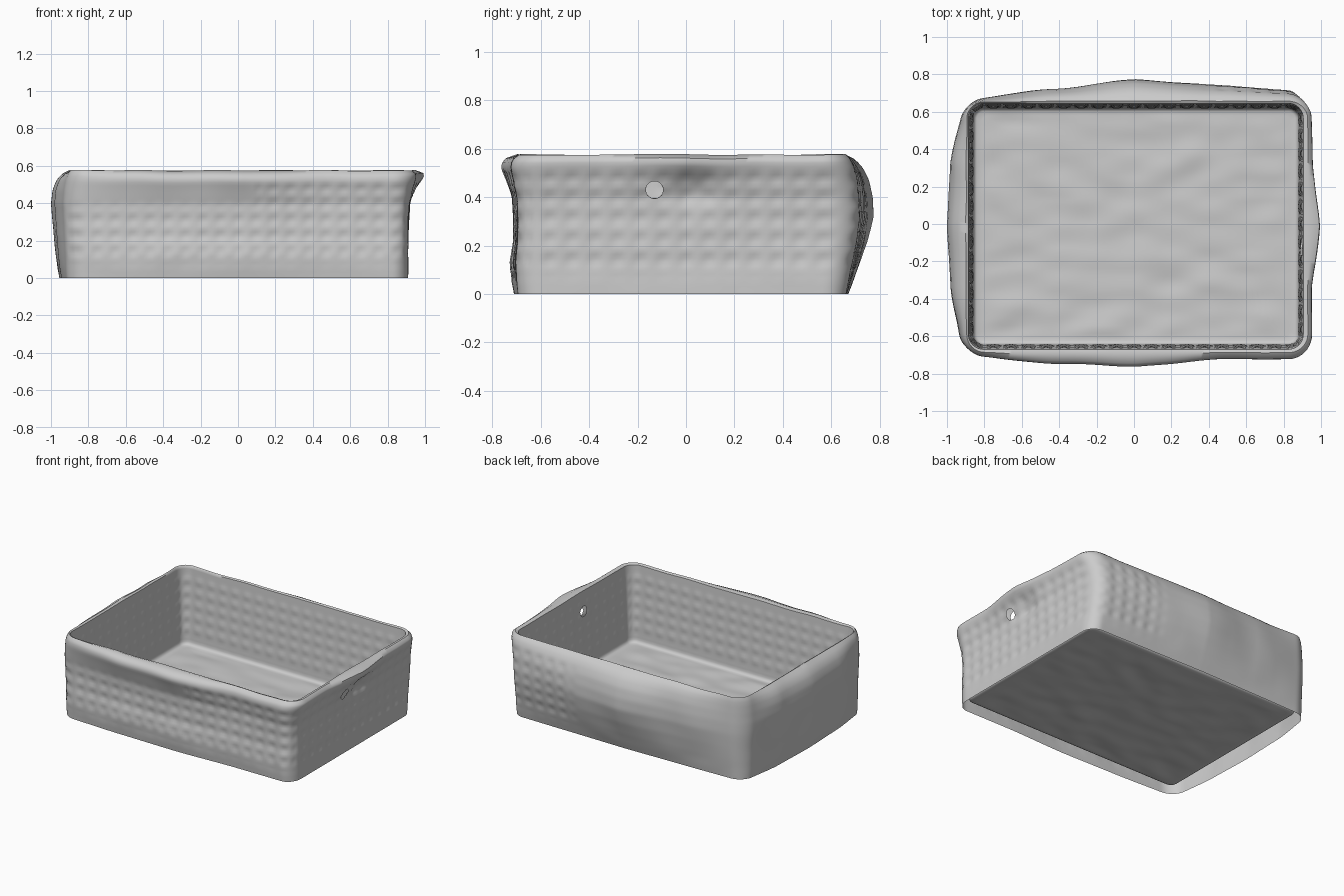
import bpy, bmesh, math
from mathutils import Vector, noise

old = bpy.data.objects.get("Cube")
if old:
    bpy.data.objects.remove(old, do_unlink=True)

# Rim outline: a rounded rectangle
X0, X1, Y0, Y1, R = -0.89, 0.91, -0.675, 0.65, 0.085
CX, CY, HX, HY = (X0 + X1) / 2, (Y0 + Y1) / 2, (X1 - X0) / 2, (Y1 - Y0) / 2

# Outer wall distance from the centre lines at each height, one row per side
HEIGHTS = [0, .05, .13, .22, .32, .40, .47, .52, .555, .575]
WALLS = {
    "right": [.91, .91, .907, .91, .915, .925, .955, .985, 1.0, .95],
    "left": [.955, .965, .975, .985, .995, 1.0, .99, .97, .94, .90],
    "back": [.67, .69, .72, .75, .772, .77, .755, .73, .70, .66],
    "front": [.71, .72, .73, .715, .715, .72, .745, .765, .755, .70],
}
EDGE = {"right": X1, "left": -X0, "back": Y1, "front": -Y0}

# Share of that swelling along each side, at even steps from -x to +x or -y to +y
SWELL = {
    "right": [.5, .5, 1, .55, .45],
    "left": [.3, .83, 1, .85, .2],
    "back": [.1, .6, 1, .75, .5],
    "front": [.3, .8, 1, .55, .55],
}


def smooth(a, b, v):
    t = min(1, max(0, (v - a) / (b - a)))
    return t * t * (3 - 2 * t)


def outline():
    """Points and outward normals around the rim, anticlockwise."""
    out = []
    corners = [(X1 - R, Y1 - R, 0), (X0 + R, Y1 - R, 90),
               (X0 + R, Y0 + R, 180), (X1 - R, Y0 + R, 270)]
    for i, (cx, cy, a0) in enumerate(corners):
        for k in range(11):
            a = math.radians(a0 + 9 * k)
            n = Vector((math.cos(a), math.sin(a), 0))
            out.append((Vector((cx, cy, 0)) + n * R, n))
        nx, ny, na = corners[(i + 1) % 4]
        n = Vector((math.cos(math.radians(na)), math.sin(math.radians(na)), 0))
        a, b = out[-1][0], Vector((nx, ny, 0)) + n * R
        steps = int((b - a).length / 0.0165)
        for k in range(1, steps):
            out.append((a.lerp(b, k / steps), n))
    return out


def profile(side, z):
    row = WALLS[side]
    for i in range(len(HEIGHTS) - 1):
        if z <= HEIGHTS[i + 1]:
            t = (z - HEIGHTS[i]) / (HEIGHTS[i + 1] - HEIGHTS[i])
            return row[i] + (row[i + 1] - row[i]) * t - EDGE[side]
    return row[-1] - EDGE[side]


def swell(side, s):
    u = min(3.999, max(0, 2 * s + 2))
    i = int(u)
    a, b = SWELL[side][i:i + 2]
    return a + (b - a) * (0.5 * (u - i) + 0.5 * smooth(0, 1, u - i))


def bulge(side, p, z):
    """How far one side of the outer wall swells past the rim."""
    s = (p.y - CY) / HY if side in ("right", "left") else (p.x - CX) / HX
    e = profile(side, z) * swell(side, s)
    if side == "right":   # hand grip dent under the lip
        e -= 0.025 * math.exp(-((p.y - 0.03) / 0.1) ** 2 - ((z - 0.43) / 0.07) ** 2)
    return e


def weave(p, n, z):
    """Rows of small dimples along a wall."""
    along = p.y if abs(n.x) > abs(n.y) else p.x
    dots = ((0.5 + 0.5 * math.cos(2 * math.pi * along / 0.094))
            * (0.5 + 0.5 * math.cos(2 * math.pi * (z - 0.14) / 0.085)))
    return -0.008 * dots * smooth(0.05, 0.12, z) * (1 - smooth(0.47, 0.54, z))


def outer_point(p, n, z):
    sx, sy = ("right" if n.x > 0 else "left"), ("back" if n.y > 0 else "front")
    q = p + Vector((n.x * bulge(sx, p, z), n.y * bulge(sy, p, z), z))
    amount = 0.0
    if n.x > 0.5:
        amount = 1.0
    elif n.y < -0.5:
        amount = 1.0 if p.x > 0.1 else 1 - smooth(0.34, 0.42, z)
    elif n.y > 0.5:
        amount = smooth(0.3, 0.5, p.x)
    q += n * (weave(p, n, z) * amount + 0.005 * noise.noise(q * 5) * smooth(0, 0.1, z))
    q.z += 0.006 * noise.noise(p * 4) * smooth(0.4, 0.57, z)
    return q


def inner_point(p, n, z, inset):
    q = p - n * (inset - 0.7 * weave(p, n, z))
    q.z = z + 0.006 * noise.noise(p * 4) * smooth(0.4, 0.57, z)
    return q


rim = outline()
count = len(rim)
bm = bmesh.new()
rings = []

# Outer wall, bottom to top
for k in range(36):
    z = 0.575 * k / 35
    rings.append([bm.verts.new(outer_point(p, n, z)) for p, n in rim])

# Inner wall, top to bottom, with a soft fold into the floor
for k in range(32):
    z = 0.568 - 0.518 * k / 31
    inset = 0.005 + 0.027 * k / 31
    rings.append([bm.verts.new(inner_point(p, n, z, inset)) for p, n in rim])
for z, inset in ((0.036, 0.038), (0.03, 0.05)):
    rings.append([bm.verts.new(inner_point(p, n, z, inset)) for p, n in rim])

# Gently uneven floor
base = [v.co.copy() for v in rings[-1]]
centre = Vector((CX, CY, 0.03))
for k in range(1, 30):
    ring = []
    for c in base:
        q = c.lerp(centre, k / 30)
        q.z += 0.01 * noise.noise(Vector((q.x * 5, q.y * 8, 3))) * min(1, k / 3)
        ring.append(bm.verts.new(q))
    rings.append(ring)

for a, b in zip(rings, rings[1:]):
    for i in range(count):
        j = (i + 1) % count
        bm.faces.new((a[i], a[j], b[j], b[i]))
bm.faces.new(rings[-1])

# Round hole through the right wall
HOLE_Y, HOLE_Z, HOLE_R = -0.13, 0.43, 0.036


def from_hole(c):
    return Vector((0, c.y - HOLE_Y, c.z - HOLE_Z))


cut = [f for f in bm.faces
       if f.calc_center_median().x > 0.8 and from_hole(f.calc_center_median()).length < HOLE_R]
border = {v for f in cut for v in f.verts}
bmesh.ops.delete(bm, geom=cut, context="FACES")
for v in border:
    if v.is_valid:
        d = from_hole(v.co).normalized() * HOLE_R
        v.co.y, v.co.z = HOLE_Y + d.y, HOLE_Z + d.z

mesh = bpy.data.meshes.new("basket")
bm.to_mesh(mesh)
bm.free()
basket = bpy.data.objects.new("basket", mesh)
bpy.context.collection.objects.link(basket)

# Plain grey material
grey = bpy.data.materials.new("plain grey")
grey.use_nodes = True
colour = (0.6, 0.6, 0.6, 1)
grey.diffuse_color = colour
grey.node_tree.nodes["Principled BSDF"].inputs["Base Color"].default_value = colour
mesh.materials.append(grey)

bpy.ops.object.select_all(action="DESELECT")
basket.select_set(True)
bpy.context.view_layer.objects.active = basket
bpy.ops.object.shade_smooth_by_angle(angle=math.radians(50))
